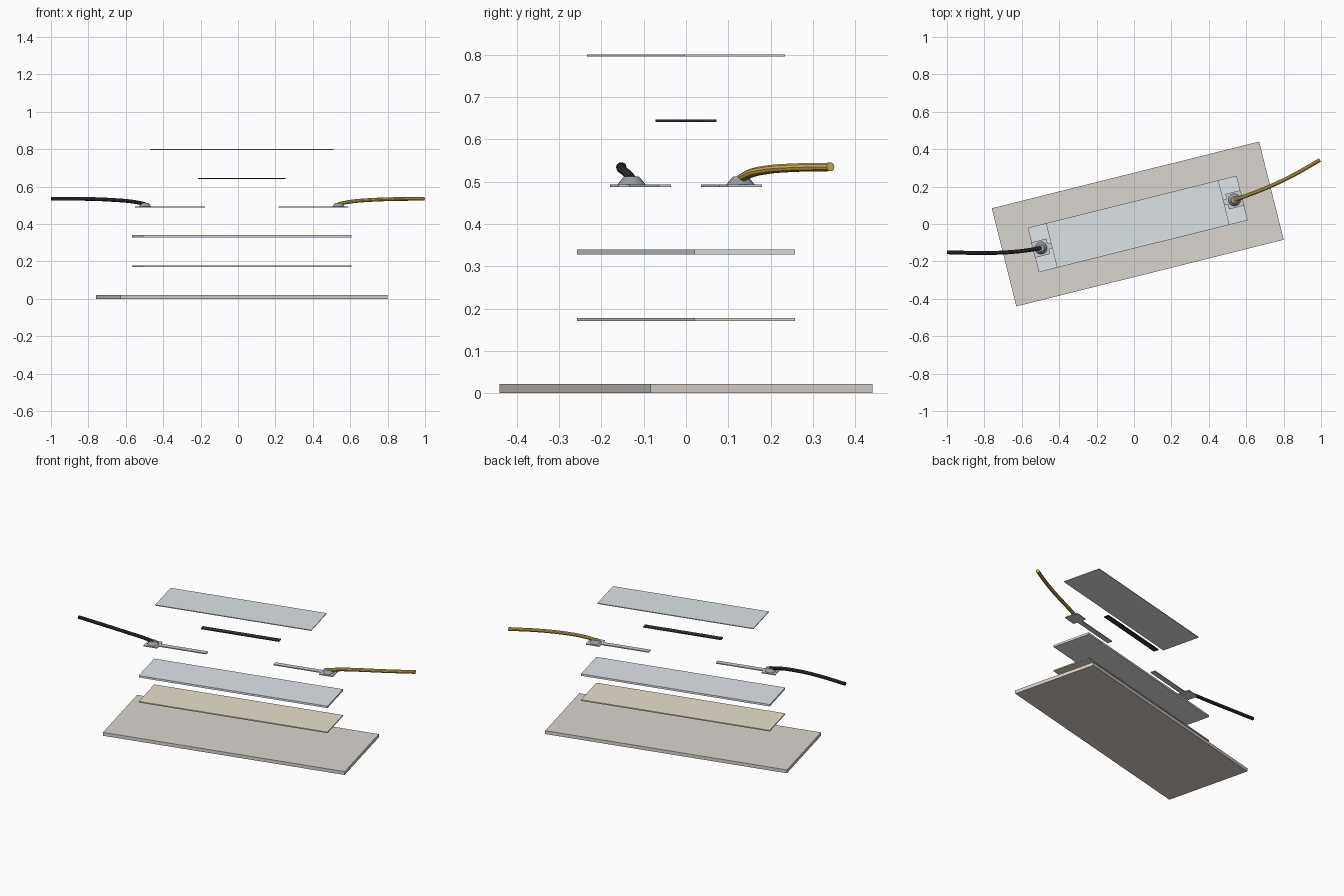
import bpy, bmesh, math
from mathutils import Matrix

if "Cube" in bpy.data.objects:
    bpy.data.objects.remove(bpy.data.objects["Cube"])

# whole stack is turned 14 degrees about its own centre
TURN = Matrix.Translation((0.02, 0, 0)) @ Matrix.Rotation(math.radians(14), 4, 'Z')


def material(name, rgb):
    m = bpy.data.materials.new(name)
    m.diffuse_color = (*rgb, 1)
    m.use_nodes = True
    m.node_tree.nodes["Principled BSDF"].inputs["Base Color"].default_value = m.diffuse_color
    return m


def finish(name, bm, mat):
    bmesh.ops.recalc_face_normals(bm, faces=bm.faces)
    me = bpy.data.meshes.new(name)
    bm.to_mesh(me)
    bm.free()
    me.materials.append(mat)
    ob = bpy.data.objects.new(name, me)
    bpy.context.collection.objects.link(ob)
    return ob


def smooth(ob):
    bpy.ops.object.select_all(action='DESELECT')
    bpy.context.view_layer.objects.active = ob
    ob.select_set(True)
    bpy.ops.object.shade_smooth_by_angle(angle=math.radians(35))


def slab(name, length, width, z0, z1, mat):
    bm = bmesh.new()
    bmesh.ops.create_cube(bm, size=1, matrix=TURN
                          @ Matrix.Translation((0, 0, (z0 + z1) / 2))
                          @ Matrix.Diagonal((length, width, z1 - z0, 1)))
    return finish(name, bm, mat)


def lead(name, side, mat):
    # solder pad with a narrow tongue reaching towards the sensing strip
    pts = [(0.577, -0.042), (0.577, 0.042), (0.493, 0.042), (0.493, 0.015),
           (0.205, 0.015), (0.205, -0.015), (0.493, -0.015), (0.493, -0.042)]
    bm = bmesh.new()
    face = bm.faces.new([bm.verts.new((side * u, v, 0.488)) for u, v in pts])
    ext = bmesh.ops.extrude_face_region(bm, geom=[face])
    top = [e for e in ext['geom'] if isinstance(e, bmesh.types.BMVert)]
    bmesh.ops.translate(bm, verts=top, vec=(0, 0, 0.006))
    bm.transform(TURN)
    return finish(name, bm, mat)


def solder(name, side, mat):
    bm = bmesh.new()
    bmesh.ops.create_cone(bm, cap_ends=True, segments=24, radius1=0.033,
                          radius2=0.018, depth=0.018,
                          matrix=TURN @ Matrix.Translation((side * 0.533, 0, 0.503)))
    smooth(finish(name, bm, mat))


def cable(name, pts, mat):
    cu = bpy.data.curves.new(name, 'CURVE')
    cu.dimensions = '3D'
    cu.bevel_depth = 0.0105
    cu.bevel_resolution = 3
    cu.use_fill_caps = True
    cu.resolution_u = 8
    sp = cu.splines.new('BEZIER')
    sp.bezier_points.add(len(pts) - 1)
    for bp, p in zip(sp.bezier_points, pts):
        bp.co = p
        bp.handle_left_type = bp.handle_right_type = 'AUTO'
    tmp = bpy.data.objects.new(name + "_path", cu)
    bpy.context.collection.objects.link(tmp)
    bpy.context.view_layer.update()
    me = bpy.data.meshes.new_from_object(
        tmp.evaluated_get(bpy.context.evaluated_depsgraph_get()))
    bpy.data.objects.remove(tmp)
    bm = bmesh.new()
    bm.from_mesh(me)
    bmesh.ops.remove_doubles(bm, verts=bm.verts, dist=1e-5)
    smooth(finish(name, bm, mat))


metal = material("metal", (0.62, 0.63, 0.67))
tin = material("solder", (0.32, 0.34, 0.36))
black = material("black", (0.04, 0.04, 0.045))

# stacked layers, bottom to top
slab("base_plate", 1.473, 0.541, 0, 0.021, material("stone", (0.70, 0.66, 0.62)))
slab("adhesive_layer", 1.15, 0.245, 0.171, 0.178, material("adhesive", (0.80, 0.75, 0.60)))
slab("carrier_film", 1.15, 0.245, 0.328, 0.340, material("film", (0.75, 0.79, 0.83)))
slab("sensing_strip", 0.476, 0.031, 0.641, 0.647, black)
slab("cover_film", 0.95, 0.245, 0.796, 0.801, material("cover", (0.72, 0.77, 0.79)))

# metal leads with solder joints
for side, label in ((-1, "left"), (1, "right")):
    lead(label + "_lead", side, metal)
    solder(label + "_solder", side, tin)

# wires
cable("black_wire", [(-0.497, -0.128, 0.507), (-0.56, -0.139, 0.519),
                     (-0.66, -0.150, 0.528), (-0.80, -0.155, 0.534),
                     (-1.0, -0.151, 0.535)], black)
cable("yellow_wire", [(0.537, 0.129, 0.507), (0.60, 0.151, 0.519),
                      (0.70, 0.190, 0.528), (0.83, 0.250, 0.533),
                      (0.994, 0.342, 0.535)], material("yellow", (0.72, 0.52, 0.10)))
